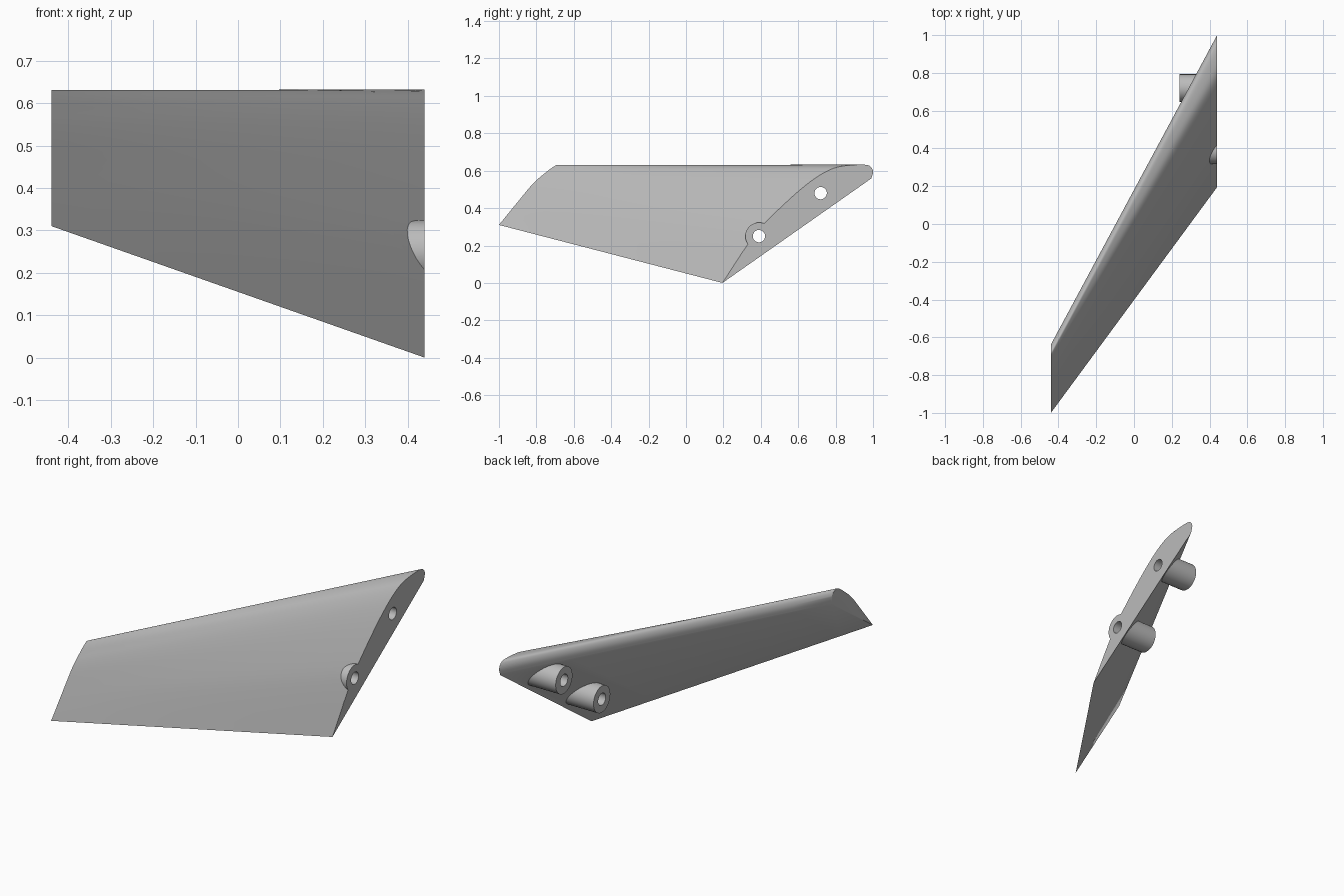
import bpy
import bmesh
from math import pi, radians
from mathutils import Matrix, Vector

if "Cube" in bpy.data.objects:
    bpy.data.objects.remove(bpy.data.objects["Cube"], do_unlink=True)

HALF = 0.44      # half span
OVER = 0.10      # extra span, trimmed flush afterwards

grey = bpy.data.materials.new("plain_grey")
grey.use_nodes = True
grey.diffuse_color = (0.5, 0.5, 0.5, 1)
grey.node_tree.nodes["Principled BSDF"].inputs["Base Color"].default_value = (0.5, 0.5, 0.5, 1)

# End sections as (y, z): sharp lower edge, curved face, round nose
WIDE = [(.195, 0), (.326, .2), (.412, .31), (.556, .45), (.663, .54), (.743, .592),
        (.813, .62), (.9, .631), (.965, .631), (.99, .618), (1, .593), (.99, .558)]
NARROW = [(-1, .31), (-.935, .39), (-.89, .445), (-.834, .513), (-.795, .553), (-.76, .582),
          (-.73, .606), (-.705, .623), (-.685, .631), (-.655, .62), (-.638, .593), (-.645, .558)]


def smooth_curve(points, steps=4):
    """Catmull-Rom curve through the points."""
    p = [Vector(q) for q in points]
    p = [2 * p[0] - p[1]] + p + [2 * p[-1] - p[-2]]
    out = []
    for a, b, c, d in zip(p, p[1:], p[2:], p[3:]):
        for i in range(steps):
            t = i / steps
            out.append((2 * b + (c - a) * t + (2 * a - 5 * b + 4 * c - d) * t ** 2
                        + (3 * b - a - 3 * c + d) * t ** 3) / 2)
    return out + [p[-2]]


def make_object(name, bm):
    bmesh.ops.recalc_face_normals(bm, faces=bm.faces)
    mesh = bpy.data.meshes.new(name)
    bm.to_mesh(mesh)
    bm.free()
    mesh.materials.append(grey)
    obj = bpy.data.objects.new(name, mesh)
    bpy.context.collection.objects.link(obj)
    return obj


def rod(name, y, z, radius, x0, x1):
    """Cylinder along x."""
    bm = bmesh.new()
    place = Matrix.Translation(((x0 + x1) / 2, y, z)) @ Matrix.Rotation(pi / 2, 4, "Y")
    bmesh.ops.create_cone(bm, cap_ends=True, segments=48, radius1=radius,
                          radius2=radius, depth=x1 - x0, matrix=place)
    return make_object(name, bm)


def combine(target, tool, operation):
    tool.hide_render = True
    mod = target.modifiers.new(operation, "BOOLEAN")
    mod.operation = operation
    mod.solver = "EXACT"
    mod.object = tool
    bpy.ops.object.select_all(action="DESELECT")
    bpy.context.view_layer.objects.active = target
    target.select_set(True)
    bpy.ops.object.modifier_apply(modifier=mod.name)
    bpy.data.objects.remove(tool, do_unlink=True)


# Swept blade lofted between the two end sections
bm = bmesh.new()
wide, narrow = smooth_curve(WIDE), smooth_curve(NARROW)
rings = []
SPAN = 10
for i in range(SPAN + 1):
    x = -HALF + (2 * HALF + OVER) * i / SPAN
    t = (x + HALF) / (2 * HALF)
    rings.append([bm.verts.new((x, *n.lerp(w, t))) if t <= 1 else
                  bm.verts.new((x, *(n + (w - n) * t))) for n, w in zip(narrow, wide)])
for r, s in zip(rings, rings[1:]):
    for j in range(len(r)):
        k = (j + 1) % len(r)
        bm.faces.new((r[j], r[k], s[k], s[j]))
bm.faces.new(rings[0])
bm.faces.new(rings[-1])
blade = make_object("swept_blade", bm)

# Mounting bosses, then trim the end flush and bore the holes
BOSSES = [(.39, .25), (.72, .48)]
for y, z in BOSSES:
    combine(blade, rod("boss", y, z, .073, .24, HALF + OVER * 0.7), "UNION")

bm = bmesh.new()
bmesh.ops.create_cube(bm, size=4, matrix=Matrix.Translation((HALF + 2, 0, 0)))
combine(blade, make_object("end_trim", bm), "DIFFERENCE")

for y, z in BOSSES:
    combine(blade, rod("bore", y, z, .033, -.1, .7), "DIFFERENCE")

bpy.ops.object.shade_smooth_by_angle(angle=radians(30))
